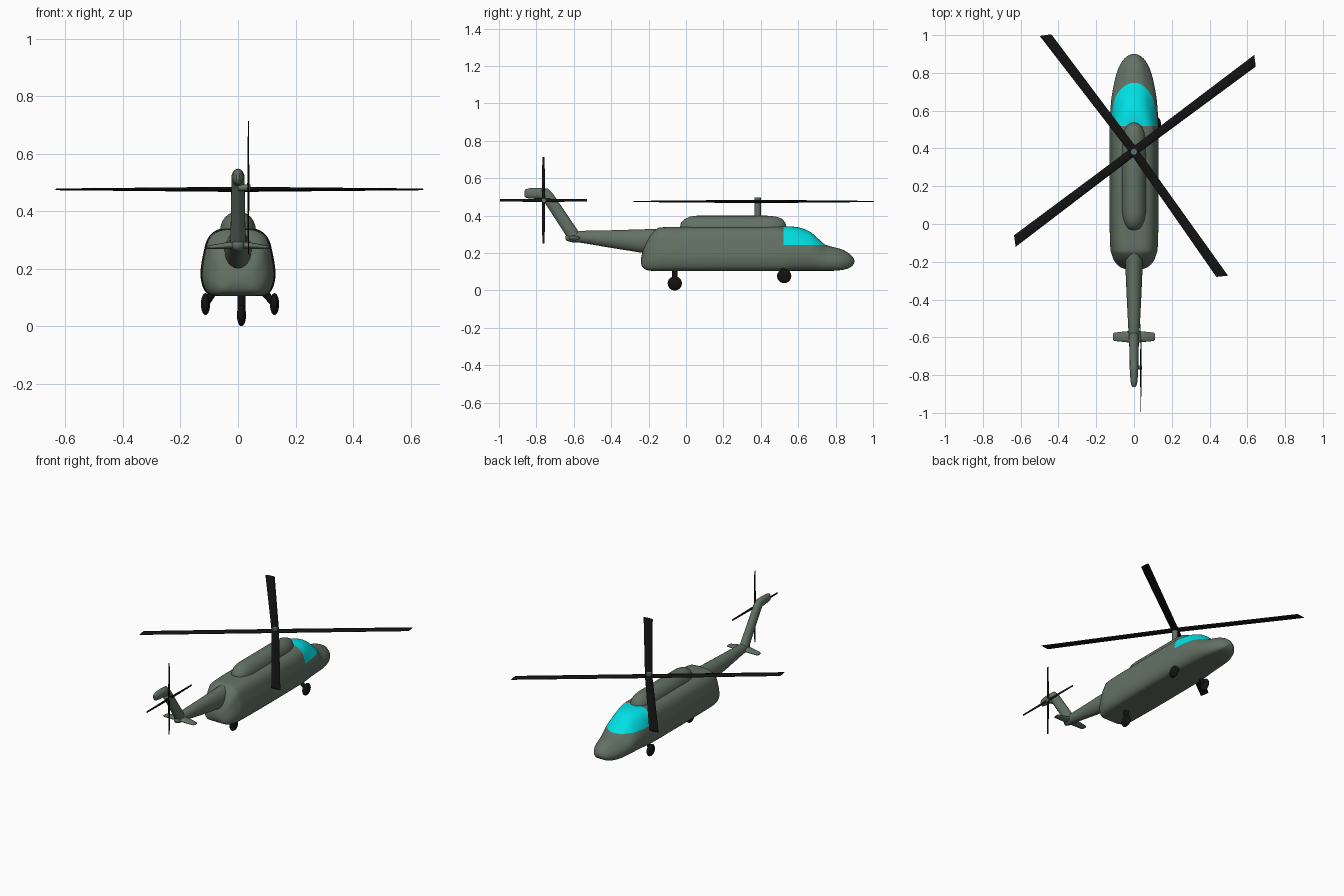
import bpy, bmesh
from math import sin, cos, pi, radians
from mathutils import Vector as V

if "Cube" in bpy.data.objects:
    bpy.data.objects.remove(bpy.data.objects["Cube"])


def material(name, col):
    m = bpy.data.materials.new(name)
    m.diffuse_color = (*col, 1)
    m.use_nodes = True
    m.node_tree.nodes["Principled BSDF"].inputs["Base Color"].default_value = m.diffuse_color
    return m


GREEN = material("green_paint", (0.125, 0.165, 0.13))
CYAN = material("cyan_glass", (0.0, 0.75, 0.78))
BLACK = material("black_rubber", (0.006, 0.006, 0.006))


def finish(bm, name, mat, angle=40):
    bmesh.ops.recalc_face_normals(bm, faces=bm.faces)
    me = bpy.data.meshes.new(name)
    bm.to_mesh(me)
    bm.free()
    ob = bpy.data.objects.new(name, me)
    bpy.context.collection.objects.link(ob)
    me.materials.append(mat)
    bpy.ops.object.select_all(action='DESELECT')
    ob.select_set(True)
    bpy.context.view_layer.objects.active = ob
    bpy.ops.object.shade_smooth_by_angle(angle=radians(angle))
    return ob


def skin(rings):
    """Closed skin through a row of equal-length rings."""
    bm = bmesh.new()
    rows = [[bm.verts.new(p) for p in r] for r in rings]
    n = len(rows[0])
    for a, b in zip(rows, rows[1:]):
        for i in range(n):
            j = (i + 1) % n
            bm.faces.new((a[i], a[j], b[j], b[i]))
    bm.faces.new(rows[0])
    bm.faces.new(rows[-1])
    return bm


def oval(c, u, v, n=24):
    c, u, v = V(c), V(u), V(v)
    return [c + u * cos(2 * pi * i / n) + v * sin(2 * pi * i / n) for i in range(n)]


def spline(pts, steps=4):
    """Catmull-Rom curve through points of any dimension."""
    out = []
    for i in range(len(pts) - 1):
        a, b, c, d = (V(pts[max(0, min(len(pts) - 1, i + k))]) for k in (-1, 0, 1, 2))
        for s in range(steps):
            t = s / steps
            out.append(0.5 * (2 * b + (c - a) * t + (2 * a - 5 * b + 4 * c - d) * t * t
                              + (3 * b - a - 3 * c + d) * t ** 3))
    return out + [V(pts[-1])]


# Fuselage: full and narrow-topped cross-sections blended along the length
full = [(0, 0), (.45, 0), (.75, .015), (.92, .106), (1, .28), (.985, .45), (.93, .62),
        (.83, .83), (.62, .955), (.33, 1), (0, 1)]
nose = [(0, 0), (.45, .005), (.72, .03), (.91, .14), (1, .33), (.97, .5), (.86, .65),
        (.69, .79), (.5, .91), (.27, .98), (0, 1)]
full, nose = spline(full, 3), spline(nose, 3)
# y, bottom, top, half width
sides = [(-.241, .15, .17, .025), (-.232, .123, .205, .065), (-.205, .108, .27, .098),
         (-.16, .105, .326, .118), (-.11, .105, .338, .126), (.1, .105, .34, .13),
         (.35, .105, .34, .13), (.52, .105, .342, .129), (.6, .105, .338, .125),
         (.66, .105, .316, .12), (.7, .105, .283, .114), (.74, .105, .248, .106),
         (.78, .105, .234, .097), (.83, .109, .221, .08), (.87, .119, .2, .056),
         (.892, .135, .178, .03), (.9, .15, .163, .01)]
# spline works on 3D vectors, so pair up the columns
A = spline([s[:3] for s in sides])
B = spline([(s[0], s[3], 0) for s in sides])


def body_rings():
    for (y, lo, hi), (_, w, _) in zip(A, B):
        t = min(1, max(0, (y - .5) / .14))
        half = [f.lerp(g, t) for f, g in zip(full, nose)]
        right = [V((p.x * w, y, lo + p.y * (hi - lo))) for p in half]
        yield right + [V((-p.x, p.y, p.z)) for p in right[-2:0:-1]]


def body_part(name, mat, glass):
    bm = skin(list(body_rings()))
    for co, no in (((0, .52, 0), (0, 1, 0)), ((0, 0, .244), (0, 0, 1))):
        bmesh.ops.bisect_plane(bm, geom=bm.verts[:] + bm.edges[:] + bm.faces[:],
                               plane_co=co, plane_no=no)
    drop = []
    for f in bm.faces:
        c = f.calc_center_median()
        if (c.y > .52 and c.z > .244) != glass:
            drop.append(f)
    bmesh.ops.delete(bm, geom=drop, context='FACES')
    finish(bm, name, mat)


body_part("fuselage", GREEN, False)
body_part("canopy", CYAN, True)

# Engine housing on the roof
hump = [(-.032, .2, .15), (-.027, .45, .45), (-.01, .68, .72), (.02, .88, .93), (.06, 1, 1),
        (.43, 1, 1), (.48, .9, .94), (.515, .68, .76), (.532, .4, .45), (.537, .2, .15)]
finish(skin([oval((0, y, .33), (.063 * w, 0, 0), (0, 0, .07 * h)) for y, w, h in hump]),
       "engine_housing", GREEN)

# Tail boom: y, centre z, half width, half height
boom = [(-.1, .26, .05, .072), (-.2, .262, .047, .066), (-.4, .275, .038, .047),
        (-.56, .287, .03, .032), (-.61, .284, .026, .026), (-.637, .282, .017, .017),
        (-.645, .282, .006, .006)]
finish(skin([oval((0, y, z), (w, 0, 0), (0, 0, h)) for y, z, w, h in boom]),
       "tail_boom", GREEN)

# Tail fin with its swept-back top: y, z, half width, chord vector
fin = [(-.592, .28, .027, .032, .012), (-.615, .315, .026, .031, .014),
       (-.735, .496, .023, .022, .024), (-.755, .517, .023, .014, .029),
       (-.785, .519, .022, .003, .029), (-.835, .519, .018, 0, .028),
       (-.857, .519, .013, 0, .023), (-.864, .519, .005, 0, .014)]
finish(skin([oval((0, y, z), (w, 0, 0), (0, a, b)) for y, z, w, a, b in fin]),
       "tail_fin", GREEN)

# Tailplane: x, z, half chord, half thickness
plane = [(.112, .273, .016, .003), (.105, .274, .022, .006), (.03, .281, .03, .013)]
plane = [(-x, z, c, h) for x, z, c, h in plane] + plane[::-1]
finish(skin([oval((x, -.597, z), (0, c, 0), (0, 0, h)) for x, z, c, h in plane]),
       "tailplane", GREEN)


def rod(name, a, b, r, mat):
    a, b = V(a), V(b)
    d = (b - a).normalized()
    u = d.orthogonal().normalized()
    return finish(skin([oval(p, u * r, d.cross(u) * r, 16) for p in (a, b)]), name, mat)


def blade(name, hub, along, across, up, length, w0, w1, t0, t1, slant):
    hub = V(hub)
    rings = []
    for f in (0, .5, 1):
        w, t = w0 + (w1 - w0) * f, t0 + (t1 - t0) * f
        chord = across * w + along * (slant * f)
        rings.append(oval(hub + along * length * f, chord, up * t, 12))
    finish(skin(rings), name, BLACK)


# Main rotor
rod("rotor_mast", (0, .383, .38), (0, .383, .497), .018, GREEN)
for i, (ang, r) in enumerate([(36.8, .8), (127.3, .773), (217, .79), (305.2, .81)]):
    a = radians(ang)
    blade(f"main_blade_{i + 1}", (0, .385, .476), V((cos(a), sin(a), 0)),
          V((-sin(a), cos(a), 0)), V((0, 0, 1)), r, .022, .027, .009, .003, .015)

# Tail rotor on the right of the fin
rod("tail_rotor_hub", (0, -.76, .482), (.043, -.76, .482), .011, GREEN)
for i in range(4):
    a = i * pi / 2
    blade(f"tail_blade_{i + 1}", (.036, -.762, .482), V((0, cos(a), sin(a))),
          V((0, -sin(a), cos(a))), V((1, 0, 0)), .232, .009, .006, .004, .0015, 0)


# Wheels and struts
def wheel(name, x, y, z):
    bm = bmesh.new()
    bmesh.ops.create_uvsphere(bm, u_segments=24, v_segments=14, radius=1)
    bmesh.ops.scale(bm, vec=(.016, .038, .038), verts=bm.verts)
    bmesh.ops.translate(bm, vec=(x, y, z), verts=bm.verts)
    finish(bm, name, BLACK)


for side, s in (("left", -1), ("right", 1)):
    x = .007 + s * .12
    wheel(f"front_wheel_{side}", x, .525, .077)
    rod(f"front_strut_{side}", (x, .525, .078), (s * .075, .515, .135), .013, BLACK)
wheel("rear_wheel", .012, -.06, .038)
rod("rear_strut", (.012, -.06, .038), (.012, -.06, .12), .014, BLACK)
